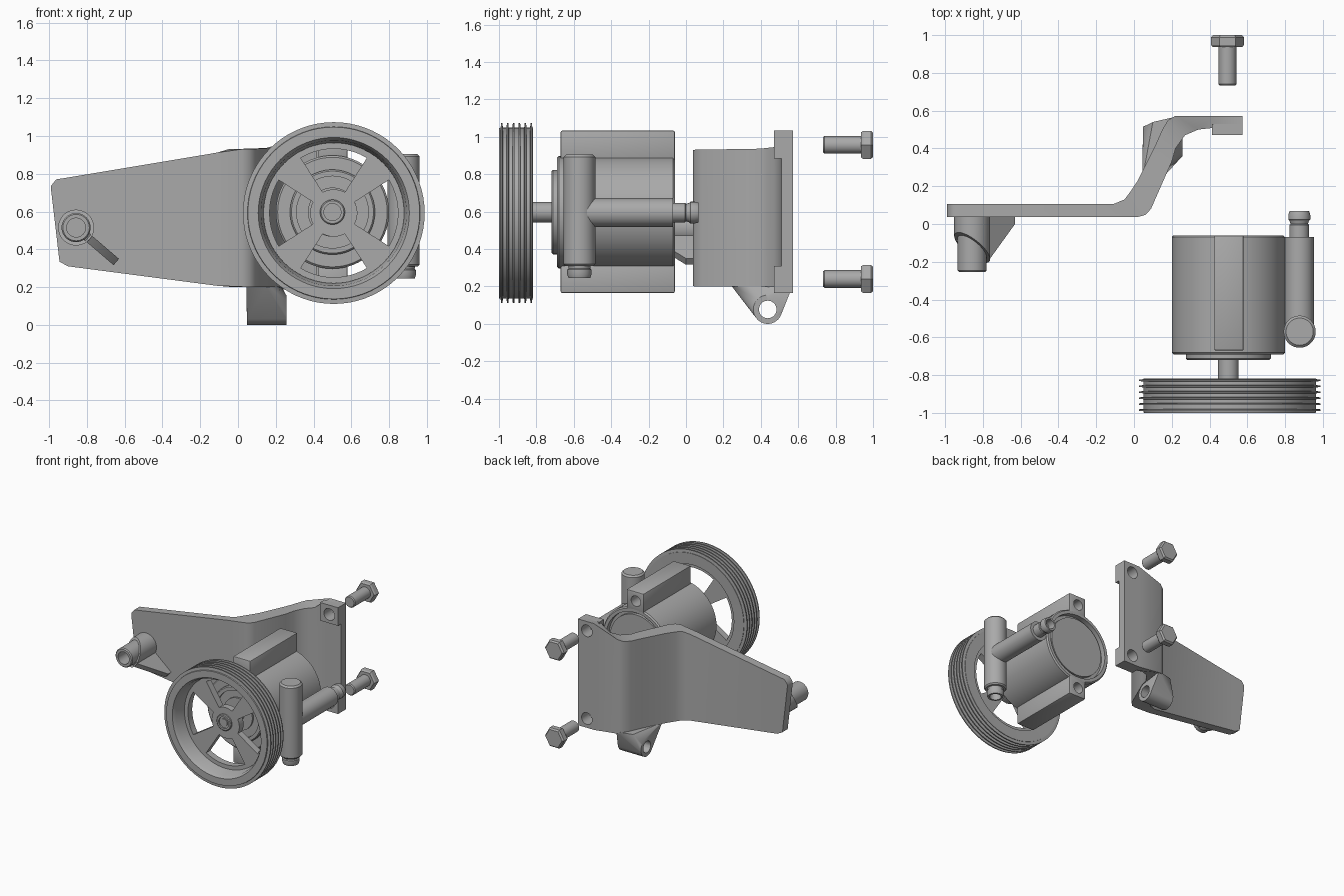
import bpy, bmesh, math
from mathutils import Vector

if "Cube" in bpy.data.objects:
    bpy.data.objects.remove(bpy.data.objects["Cube"])

CX, CZ = 0.5, 0.597            # pump axis
PX, PZ = 0.507, 0.592          # pulley axis
BOLT_X, BOLT_Z = 0.495, (0.24, 0.957)

# Dark grey metal
metal = bpy.data.materials.new("dark_grey_metal")
metal.diffuse_color = (0.4, 0.4, 0.4, 1)
metal.use_nodes = True
metal.node_tree.nodes["Principled BSDF"].inputs["Base Color"].default_value = metal.diffuse_color


def activate(ob):
    bpy.ops.object.select_all(action='DESELECT')
    ob.select_set(True)
    bpy.context.view_layer.objects.active = ob


def finish(name, bm, bevel=0, angle=32):
    bmesh.ops.recalc_face_normals(bm, faces=bm.faces)
    me = bpy.data.meshes.new(name)
    bm.to_mesh(me)
    bm.free()
    me.materials.append(metal)
    ob = bpy.data.objects.new(name, me)
    bpy.context.collection.objects.link(ob)
    activate(ob)
    if bevel:
        m = ob.modifiers.new("Bevel", 'BEVEL')
        m.width, m.segments = bevel, 2
        bpy.ops.object.modifier_apply(modifier=m.name)
    bpy.ops.object.shade_smooth_by_angle(angle=math.radians(angle))
    return ob


def cut(ob, cutter, angle=32):
    activate(ob)
    m = ob.modifiers.new("Cut", 'BOOLEAN')
    m.operation, m.solver, m.object = 'DIFFERENCE', 'EXACT', cutter
    bpy.ops.object.modifier_apply(modifier=m.name)
    bpy.data.objects.remove(cutter)
    bpy.ops.object.shade_smooth_by_angle(angle=math.radians(angle))


def lathe(name, profile, centre, axis='Y', segs=48, closed=False):
    """Spin (radius, height) points round an axis through centre."""
    place = {'X': lambda a, b, h: (h, centre[0] + a, centre[1] + b),
             'Y': lambda a, b, h: (centre[0] + a, h, centre[1] + b),
             'Z': lambda a, b, h: (centre[0] + a, centre[1] + b, h)}[axis]
    bm = bmesh.new()
    rings = []
    for r, h in profile:
        n = segs if r > 0 else 1
        rings.append([bm.verts.new(place(r * math.cos(2 * math.pi * i / segs),
                                         r * math.sin(2 * math.pi * i / segs), h)) for i in range(n)])
    pairs = list(zip(rings, rings[1:])) + ([(rings[-1], rings[0])] if closed else [])
    for p, q in pairs:
        for i in range(segs):
            j = (i + 1) % segs
            vs = [p[i % len(p)], p[j % len(p)], q[j % len(q)], q[i % len(q)]]
            bm.faces.new(list(dict.fromkeys(vs)))
    return finish(name, bm)


def rod(name, r, h0, h1, centre, axis='Y', segs=32):
    return lathe(name, [(0, h0), (r, h0), (r, h1), (0, h1)], centre, axis, segs)


def prism(name, pts, shift, bevel=0):
    """Extrude a closed outline of 3D points by a vector."""
    bm = bmesh.new()
    f = bm.faces.new([bm.verts.new(p) for p in pts])
    new = bmesh.ops.extrude_face_region(bm, geom=[f])['geom']
    bmesh.ops.translate(bm, vec=shift, verts=[v for v in new if isinstance(v, bmesh.types.BMVert)])
    return finish(name, bm, bevel)


def box(name, x, y, z, bevel=0):
    return prism(name, [(x[0], y[0], z[0]), (x[1], y[0], z[0]), (x[1], y[0], z[1]), (x[0], y[0], z[1])],
                 (0, y[1] - y[0], 0), bevel)


# Pulley rim with six thin belt ribs
rim = [(0.365, -0.82), (0.385, -0.975), (0.40, -1.0), (0.455, -1.0)]
for i in range(6):
    y = -0.985 + i * 0.0315
    rim += [(0.457, y - 0.006), (0.481, y - 0.004), (0.481, y + 0.004), (0.457, y + 0.006)]
rim.append((0.457, -0.818))
lathe("pulley_rim", rim, (PX, PZ), segs=72, closed=True)

# Pulley spokes: a disc with four windows cut out
spokes = rod("pulley_spokes", 0.372, -0.885, -0.83, (PX, PZ), segs=72)
for k in range(4):
    mid = math.pi / 2 * k
    pts = []
    for r, s, n, deg in ((0.34, 1, 10, 31), (0.125, -1, 6, 28)):
        for i in range(n + 1):
            a = mid + s * math.radians(deg) * (2 * i / n - 1)
            pts.append((PX + r * math.cos(a), -0.95, PZ + r * math.sin(a)))
    cut(spokes, prism("window_cutter", pts, (0, 0.2, 0)))
lathe("pulley_hub", [(0, -0.83), (0.066, -0.83), (0.066, -0.895), (0.06, -0.9), (0.045, -0.9),
                     (0.045, -0.89), (0.03, -0.89), (0.03, -0.897), (0, -0.897)], (CX, CZ))
rod("drive_shaft", 0.054, -0.85, -0.70, (CX, CZ))

# Pump body with stepped front and grooved back
lathe("pump_body", [(0, -0.075), (0.24, -0.075), (0.24, -0.1), (0.265, -0.1), (0.265, -0.06), (0.29, -0.06),
                    (0.3, -0.07), (0.3, -0.68), (0.29, -0.69), (0.225, -0.69), (0.225, -0.712), (0.217, -0.72),
                    (0.19, -0.72), (0.19, -0.7), (0.13, -0.7), (0.13, -0.715), (0, -0.715)], (CX, CZ), segs=64)

# Mounting rails with threaded holes, bracket pads and bolts, above and below
for side, bz, rail_z, pad_z in (("lower", BOLT_Z[0], (0.165, 0.325), (0.165, 0.31)),
                                ("upper", BOLT_Z[1], (0.87, 1.033), (0.885, 1.033))):
    rail = box(side + "_mounting_rail", (0.425, 0.58), (-0.67, -0.06), rail_z, 0.008)
    cut(rail, rod("hole_cutter", 0.043, -0.3, 0.0, (BOLT_X, bz)))
    pad = box(side + "_bracket_pad", (0.412, 0.575), (0.47, 0.53), pad_z)
    cut(pad, rod("hole_cutter", 0.048, 0.4, 0.7, (BOLT_X, bz)))
    lathe(side + "_bolt_shank", [(0, 0.732), (0.04, 0.732), (0.047, 0.74), (0.047, 0.95), (0, 0.95)], (BOLT_X, bz), segs=32)
    lathe(side + "_bolt_head", [(0, 0.936), (0.078, 0.936), (0.087, 0.948), (0.087, 0.988), (0.075, 1.0), (0, 1.0)],
          (BOLT_X, bz), segs=6)

# Fluid ports beside the pump
neck = lambda r, e, d: [(r, e + d * 0.05), (r * 1.12, e + d * 0.045), (r * 1.12, e + d * 0.02),
                        (r, e), (r * 0.75, e), (r * 0.75, e + d * 0.06), (0, e + d * 0.06)]
lathe("vertical_port", [(0, 0.905), (0.072, 0.905), (0.085, 0.892), (0.085, 0.32), (0.076, 0.31), (0.06, 0.31)]
      + neck(0.058, 0.245, 1), (0.877, -0.57), 'Z', 40)
lathe("rear_port", [(0, -0.57), (0.077, -0.57), (0.077, -0.07), (0.052, -0.07), (0.052, -0.005), (0.046, 0.0)]
      + neck(0.052, 0.068, -1), (0.875, 0.595), 'Y', 40)

# Cranked bracket plate: front xy, back xy, bottom z, top z at each station
stations = [(-0.99, 0.037, -0.99, 0.105, 0.72, 0.735), (-0.963, 0.037, -0.963, 0.105, 0.49, 0.77),
            (-0.945, 0.037, -0.945, 0.105, 0.335, 0.773), (-0.9, 0.037, -0.9, 0.105, 0.31, 0.78),
            (-0.11, 0.037, -0.11, 0.105, 0.207, 0.912), (0.02, 0.037, -0.05, 0.13, 0.202, 0.93),
            (0.06, 0.048, -0.02, 0.17, 0.2, 0.931), (0.09, 0.08, 0.02, 0.23, 0.2, 0.932),
            (0.2, 0.33, 0.11, 0.41, 0.2, 0.935), (0.22, 0.4, 0.15, 0.5, 0.2, 0.937),
            (0.27, 0.47, 0.18, 0.55, 0.197, 0.945), (0.34, 0.5, 0.22, 0.573, 0.19, 0.96),
            (0.43, 0.51, 0.43, 0.573, 0.165, 1.033), (0.575, 0.51, 0.575, 0.573, 0.165, 1.033)]
bm = bmesh.new()
loops = [[bm.verts.new(p) for p in ((a, b, z0), (c, d, z0), (c, d, z1), (a, b, z1))]
         for a, b, c, d, z0, z1 in stations]
for p, q in zip(loops, loops[1:]):
    for i in range(4):
        bm.faces.new((p[i], p[i - 1], q[i - 1], q[i]))
bm.faces.new(loops[0])
bm.faces.new(loops[-1])
plate = finish("bracket_plate", bm, angle=50)
for bz in BOLT_Z:
    cut(plate, rod("hole_cutter", 0.048, 0.4, 0.7, (BOLT_X, bz)), 50)

# Left boss: tube, slanted collar and gusset
BX, BZ = -0.857, 0.515
lathe("left_boss_tube", [(0.05, 0.05), (0.077, 0.05), (0.077, -0.245), (0.07, -0.253), (0.05, -0.253)],
      (BX, BZ), closed=True, segs=40)
collar = lathe("left_boss_collar", [(0.07, 0.05), (0.095, 0.05), (0.095, -0.1), (0.07, -0.1)],
               (BX, BZ), closed=True, segs=40)
d = Vector((0.76, 0, -0.65))
for v in collar.data.vertices:
    if v.co.y < 0:
        v.co.y = -0.125 - 0.85 * (v.co - Vector((BX, 0, BZ))).dot(d)
side = Vector((0.65, 0, 0.76)) * 0.022
base = Vector((BX, 0, BZ)) - side
prism("left_boss_gusset", [base + d * s + Vector((0, y, 0)) for s, y in
                           ((0.072, 0.05), (0.072, -0.2), (0.1, -0.19), (0.28, 0.0), (0.28, 0.05))], side * 2)

# Lower lug: hull of the round eye and its wide root, then bored through
bm = bmesh.new()
for x in (0.047, 0.257):
    for i in range(40):
        a = 2 * math.pi * i / 40
        bm.verts.new((x, 0.437 + 0.077 * math.cos(a), 0.077 + 0.077 * math.sin(a)))
for x, y in ((0.045, 0.243), (0.15, 0.243), (0.2, 0.34), (0.23, 0.57), (0.1, 0.54)):
    bm.verts.new((x, y, 0.203))
hull = bmesh.ops.convex_hull(bm, input=bm.verts)
bmesh.ops.delete(bm, geom=list({v for v in hull['geom_interior'] if isinstance(v, bmesh.types.BMVert)}), context='VERTS')
lug = finish("lower_lug", bm)
cut(lug, rod("bore_cutter", 0.047, -0.1, 0.4, (0.437, 0.077), 'X'))
